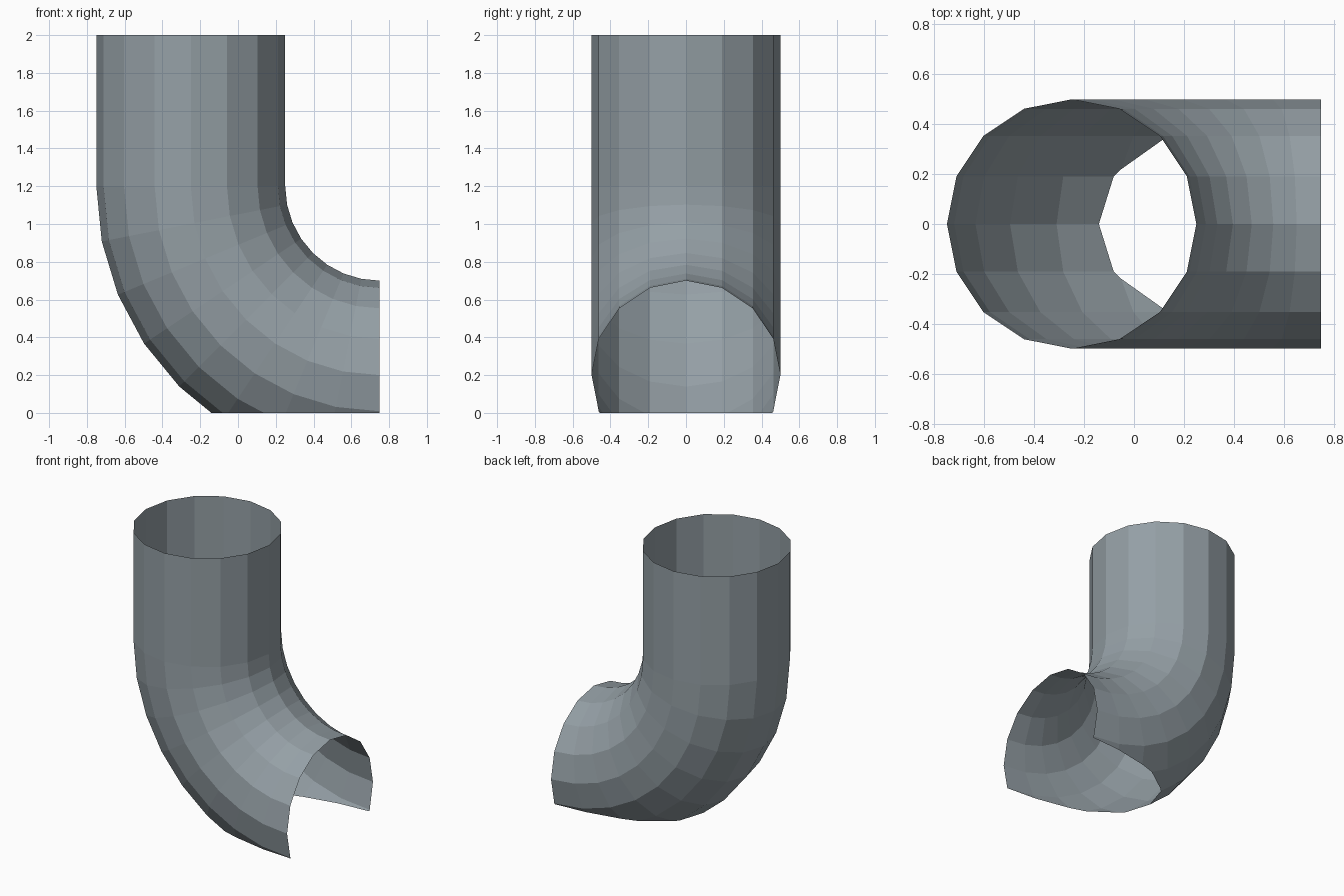
import bpy, bmesh
from math import cos, sin, pi

if "Cube" in bpy.data.objects:
    bpy.data.objects.remove(bpy.data.objects["Cube"])

SIDES, STEPS = 16, 8
RADIUS, BEND = 0.5, 1.0
CX, CZ = 0.75, 1.2          # centre of the bend

bm = bmesh.new()


def ring(bend_angle, lift=0.0):
    """Circular section of the pipe at an angle round the bend."""
    verts = []
    for i in range(SIDES):
        a = 2 * pi * i / SIDES
        d = BEND - RADIUS * cos(a)
        verts.append(bm.verts.new((CX - d * cos(bend_angle), RADIUS * sin(a),
                                   CZ - d * sin(bend_angle) + lift)))
    return verts


# Straight upper pipe, then the quarter-turn elbow
rings = [ring(0, 0.8)] + [ring(pi / 2 * s / STEPS) for s in range(STEPS + 1)]
for top, low in zip(rings, rings[1:]):
    for i in range(SIDES):
        j = (i + 1) % SIDES
        bm.faces.new((top[i], low[i], low[j], top[j]))

# Slice the underside open at ground level
bmesh.ops.bisect_plane(bm, geom=bm.verts[:] + bm.edges[:] + bm.faces[:],
                       plane_co=(0, 0, 0), plane_no=(0, 0, 1), clear_inner=True)

# Make the shell face outwards, judged on the straight section
bm.normal_update()
face = max(bm.faces, key=lambda f: f.calc_center_median().z)
c = face.calc_center_median()
if face.normal.x * (c.x + 0.25) + face.normal.y * c.y < 0:
    bmesh.ops.reverse_faces(bm, faces=bm.faces[:])

mesh = bpy.data.meshes.new("elbow_pipe")
bm.to_mesh(mesh)
bm.free()

# Blue-grey metal
metal = bpy.data.materials.new("blue_grey_metal")
metal.diffuse_color = (0.30, 0.35, 0.38, 1)
metal.use_nodes = True
metal.node_tree.nodes["Principled BSDF"].inputs["Base Color"].default_value = metal.diffuse_color
mesh.materials.append(metal)
bpy.context.collection.objects.link(bpy.data.objects.new("elbow_pipe", mesh))
